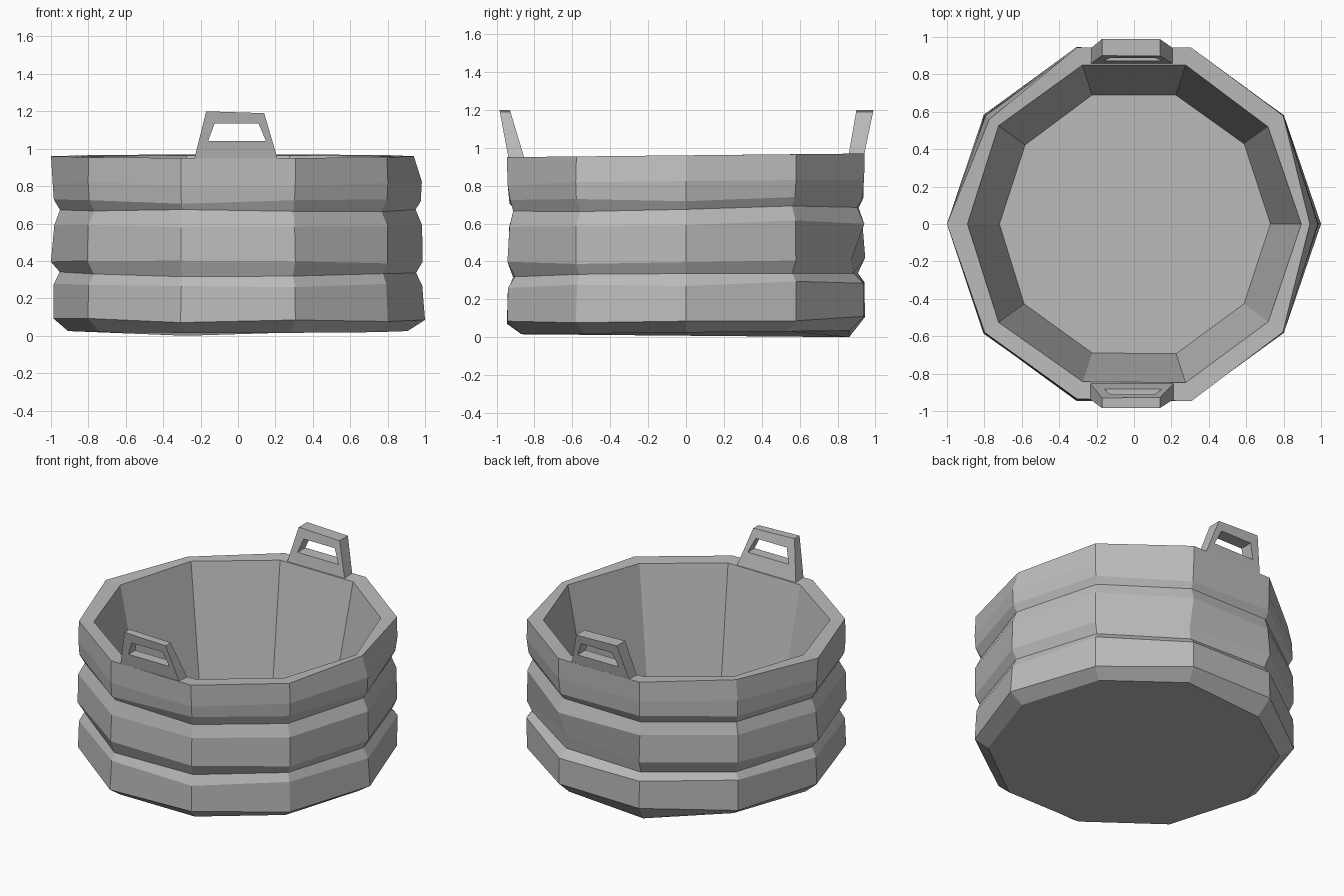
import bpy, bmesh, math, random

random.seed(4)
SIDES = 10

cube = bpy.data.objects.get("Cube")
if cube:
    bpy.data.objects.remove(cube)

grey = bpy.data.materials.new("worn grey")
grey.use_nodes = True
colour = (0.5, 0.5, 0.5, 1)
grey.diffuse_color = colour
grey.node_tree.nodes["Principled BSDF"].inputs["Base Color"].default_value = colour


def finish(bm, name):
    bmesh.ops.recalc_face_normals(bm, faces=bm.faces)
    mesh = bpy.data.meshes.new(name)
    bm.to_mesh(mesh)
    bm.free()
    mesh.materials.append(grey)
    obj = bpy.data.objects.new(name, mesh)
    bpy.context.collection.objects.link(obj)
    return obj


def bridge(bm, a, b):
    for i in range(len(a)):
        j = (i + 1) % len(a)
        bm.faces.new((a[i], a[j], b[j], b[i]))


# Tub: ten-sided profile with two grooves, a rim and a sloping inside
profile = [(0.91, 0.025), (0.99, 0.09), (0.985, 0.28), (0.955, 0.335),
           (0.99, 0.4), (0.985, 0.6), (0.955, 0.675), (0.98, 0.725),
           (0.985, 0.82), (0.99, 0.96), (0.89, 0.955), (0.725, 0.12)]
# Chips and dents: (ring, corner) -> radius
chips = {(9, 0): 0.94, (9, 4): 0.955, (4, 2): 0.92, (3, 2): 0.93,
         (5, 2): 0.99, (1, 0): 1.0, (4, 5): 1.0, (9, 5): 1.0}

bm = bmesh.new()
rings = []
for k, (radius, height) in enumerate(profile):
    ring = []
    for i in range(SIDES):
        a = math.tau * i / SIDES
        r = chips.get((k, i), radius + random.uniform(-0.006, 0.006))
        z = height + 0.01 * math.sin(a)
        if 0 < k < 9:
            z += random.uniform(-0.012, 0.012)
        if (k, i) == (0, 3):
            z = 0
        ring.append(bm.verts.new((r * math.cos(a), r * math.sin(a), z)))
    rings.append(ring)
for a, b in zip(rings, rings[1:]):
    bridge(bm, a, b)
bm.faces.new(rings[0])
bm.faces.new(rings[-1])
finish(bm, "tub")


# Handles: tapered frames with a window, leaning outward from the rim
def depth(z, low, high):
    return low + (high - low) * (z - 0.96) / 0.24


def make_handle(name, side, inner_top, outer_top):
    outline = [(-0.245, 0.9), (0.225, 0.9), (0.14, 1.19), (-0.17, 1.2)]
    window = [(-0.16, 1.04), (0.15, 1.04), (0.11, 1.135), (-0.125, 1.135)]
    bm = bmesh.new()

    def loop(points, low, high):
        return [bm.verts.new((x, side * depth(z, low, high), z)) for x, z in points]

    out_a, out_b = loop(outline, 0.94, outer_top), loop(outline, 0.858, inner_top)
    win_a, win_b = loop(window, 0.94, outer_top), loop(window, 0.858, inner_top)
    for a, b in ((out_a, win_a), (out_b, win_b), (out_a, out_b), (win_a, win_b)):
        bridge(bm, a, b)
    finish(bm, name)


make_handle("front_handle", -1, 0.93, 0.985)
make_handle("back_handle", 1, 0.9, 0.99)
